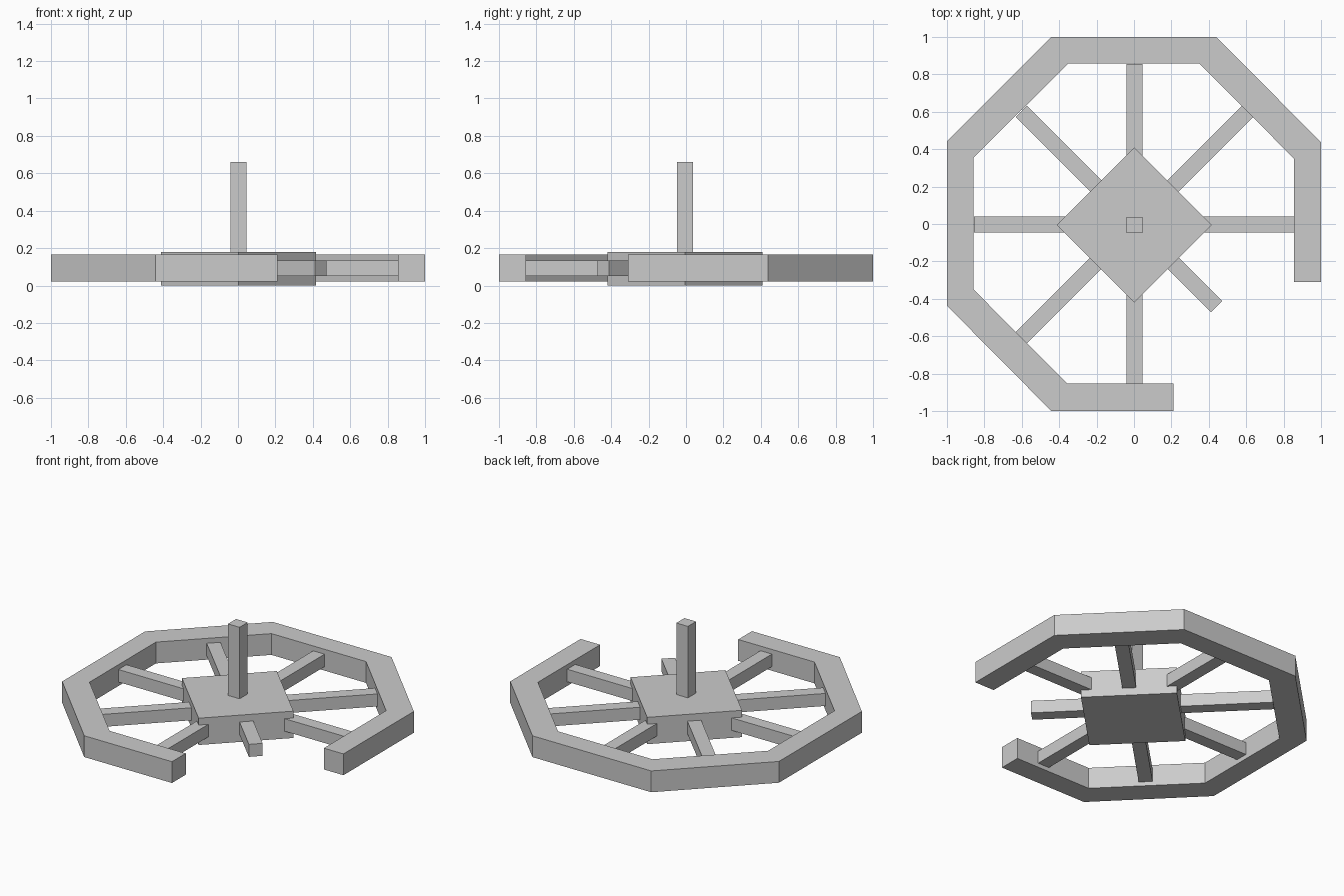
import bpy, bmesh
from math import radians, cos, sin
from mathutils import Matrix, Vector

if "Cube" in bpy.data.objects:
    bpy.data.objects.remove(bpy.data.objects["Cube"])


def finish(name, bm):
    bmesh.ops.recalc_face_normals(bm, faces=bm.faces[:])
    mesh = bpy.data.meshes.new(name)
    bm.to_mesh(mesh)
    bm.free()
    obj = bpy.data.objects.new(name, mesh)
    bpy.context.collection.objects.link(obj)
    return obj


def box(name, size, centre, angle=0):
    bm = bmesh.new()
    bmesh.ops.create_cube(bm, size=1, matrix=Matrix.Translation(centre)
                          @ Matrix.Rotation(radians(angle), 4, 'Z')
                          @ Matrix.Diagonal((*size, 1)))
    return finish(name, bm)


CX, CY = 0.002, -0.006   # hub centre

# Broken octagonal rim: matching outer and inner outlines, swept as a square section
outer = [(0.21, -1), (-0.442, -1), (-1, -0.437), (-1, 0.442),
         (-0.442, 1), (0.44, 1), (1, 0.437), (1, -0.31)]
inner = [(0.21, -0.854), (-0.356, -0.854), (-0.858, -0.35), (-0.858, 0.354),
         (-0.352, 0.858), (0.35, 0.858), (0.855, 0.35), (0.855, -0.31)]
bm = bmesh.new()
rings = [[bm.verts.new(p) for p in ((*o, 0.022), (*o, 0.165), (*i, 0.165), (*i, 0.022))]
         for o, i in zip(outer, inner)]
for a, b in zip(rings, rings[1:]):
    for k in range(4):
        n = (k + 1) % 4
        bm.faces.new((a[k], a[n], b[n], b[k]))
bm.faces.new(rings[0])
bm.faces.new(rings[-1])
finish("rim", bm)

# Square hub turned to a diamond, with an axle post on top
box("hub", (0.586, 0.586, 0.18), (CX, CY, 0.09), 45)
box("axle_post", (0.086, 0.086, 0.49), (CX + 0.001, CY, 0.415))

# Eight spokes; the one at the rim gap is snapped short
for i in range(8):
    angle = 45 * i
    start, end = (0.28, 0.855) if i % 2 else (0.36, 0.858)
    name = "spoke_%d" % i
    if i == 7:
        end, name = 0.622, "broken_spoke"
    mid = (start + end) / 2
    d = Vector((cos(radians(angle)), sin(radians(angle)), 0))
    box(name, (end - start, 0.085, 0.084), Vector((CX, -0.003, 0.092)) + d * mid, angle)
